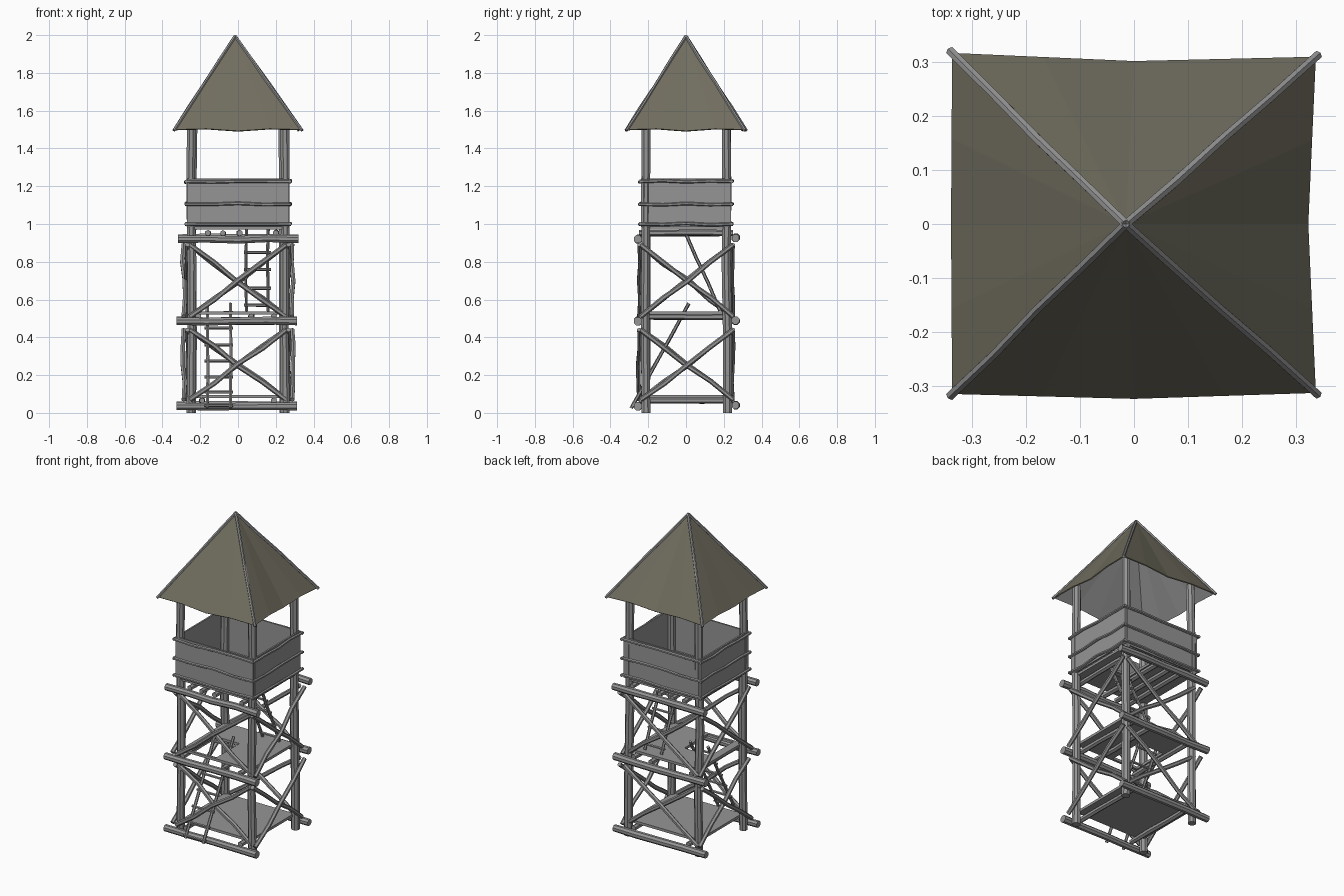
import bpy, bmesh, math, random
from mathutils import Vector

if "Cube" in bpy.data.objects:
    bpy.data.objects.remove(bpy.data.objects["Cube"])

random.seed(4)


def material(name, rgb):
    m = bpy.data.materials.new(name)
    m.diffuse_color = (*rgb, 1)
    m.use_nodes = True
    m.node_tree.nodes["Principled BSDF"].inputs["Base Color"].default_value = m.diffuse_color
    return m


WOOD = material("weathered_grey_wood", (0.30, 0.30, 0.30))
ROOF = material("olive_roof_cover", (0.165, 0.155, 0.115))


def finish(name, bm, mats=(WOOD,)):
    me = bpy.data.meshes.new(name)
    bm.to_mesh(me)
    bm.free()
    for m in mats:
        me.materials.append(m)
    ob = bpy.data.objects.new(name, me)
    bpy.context.collection.objects.link(ob)
    return ob


def pole(name, a, b, r, sides=8, segs=4, wobble=0.004):
    """Faceted, slightly crooked log from a to b."""
    a, b = Vector(a), Vector(b)
    d = (b - a).normalized()
    u = d.cross(Vector((0, 0, 1)) if abs(d.z) < 0.9 else Vector((0, 1, 0))).normalized()
    v = d.cross(u)
    bm = bmesh.new()
    rings = []
    for i in range(segs + 1):
        c = a.lerp(b, i / segs)
        if 0 < i < segs:
            c += u * random.uniform(-wobble, wobble) + v * random.uniform(-wobble, wobble)
        rr = r * random.uniform(0.94, 1.06)
        ring = []
        for k in range(sides):
            t = 2 * math.pi * (k + 0.5) / sides
            ring.append(bm.verts.new(c + (u * math.cos(t) + v * math.sin(t)) * rr))
        rings.append(ring)
    for p, q in zip(rings, rings[1:]):
        for k in range(sides):
            n = (k + 1) % sides
            bm.faces.new((p[k], p[n], q[n], q[k]))
    bm.faces.new(rings[0][::-1])
    bm.faces.new(rings[-1])
    bmesh.ops.recalc_face_normals(bm, faces=bm.faces)
    return finish(name, bm)


def add_box(bm, x0, x1, y0, y1, z0, z1):
    vs = bmesh.ops.create_cube(bm, size=1)["verts"]
    for w in vs:
        w.co = Vector(((x0 + x1) / 2 + w.co.x * (x1 - x0),
                       (y0 + y1) / 2 + w.co.y * (y1 - y0),
                       (z0 + z1) / 2 + w.co.z * (z1 - z0)))


def floor(name, z, hatch=None, hx=0.24, hy=0.215, t=0.016):
    """Deck slab, with an optional hatch (x0, x1, y0, y1)."""
    bm = bmesh.new()
    if hatch:
        x0, x1, y0, y1 = hatch
        add_box(bm, -hx, x0, -hy, hy, z, z + t)
        add_box(bm, x1, hx, -hy, hy, z, z + t)
        add_box(bm, x0, x1, -hy, y0, z, z + t)
        add_box(bm, x0, x1, y1, hy, z, z + t)
    else:
        add_box(bm, -hx, hx, -hy, hy, z, z + t)
    finish(name, bm)


# Corner posts
for sx, sn in ((-1, "left"), (1, "right")):
    pole(f"front_{sn}_post", (sx * 0.25, -0.212, 0), (sx * 0.247, -0.212, 1.56), 0.025, wobble=0.005)
    pole(f"back_{sn}_post", (sx * 0.245, 0.22, 0), (sx * 0.238, 0.213, 1.56), 0.025, wobble=0.005)

# Horizontal beams on the front and back at three levels
for i, (z, x0, x1) in enumerate(((0.035, -0.325, 0.312), (0.485, -0.325, 0.312), (0.92, -0.318, 0.32))):
    pole(f"front_beam_{i}", (x0, -0.255, z), (x1, -0.255, z), 0.022)
    pole(f"back_beam_{i}", (x0, 0.262, z + 0.005), (x1, 0.262, z + 0.005), 0.022)

# Decks and the joists below them
floor("ground_deck", 0.08)
floor("middle_deck", 0.522, (-0.19, -0.01, -0.2, 0.03))
floor("lookout_deck", 0.97, (0.02, 0.19, -0.02, 0.17), 0.255, 0.228)
for level, xs in ((0.065, (-0.19, 0.19)), (0.51, (-0.21, 0.07, 0.19)), (0.952, (-0.16, -0.08, 0.01, 0.2))):
    for x in xs:
        pole(f"joist_{level}_{x}", (x, -0.25, level), (x, 0.25, level), 0.016, 6, 3, 0.003)

# Crossed braces on all four sides, two storeys
for i, (z0, z1) in enumerate(((0.07, 0.44), (0.51, 0.89))):
    for s, sn in ((-1, "front"), (1, "back")):
        pole(f"{sn}_brace_a_{i}", (-0.255, s * 0.247, z0), (0.255, s * 0.247, z1), 0.013, 6, 4, 0.008)
        pole(f"{sn}_brace_b_{i}", (-0.255, s * 0.228, z1), (0.255, s * 0.228, z0), 0.013, 6, 4, 0.008)
    for s, sn in ((-1, "left"), (1, "right")):
        pole(f"{sn}_brace_a_{i}", (s * 0.287, -0.24, z0), (s * 0.287, 0.25, z1), 0.013, 6, 4, 0.008)
        pole(f"{sn}_brace_b_{i}", (s * 0.268, -0.24, z1), (s * 0.268, 0.25, z0), 0.013, 6, 4, 0.008)


# Ladders
def ladder(name, x0, x1, bottom, top, rungs):
    (yb, zb), (yt, zt) = bottom, top
    for x, sn in ((x0, "left"), (x1, "right")):
        pole(f"{name}_{sn}_rail", (x, yb, zb), (x, yt, zt), 0.009, 6, 3, 0.004)
    for i, z in enumerate(rungs):
        y = yb + (yt - yb) * (z - zb) / (zt - zb)
        pole(f"{name}_rung_{i}", (x0 - 0.014, y, z), (x1 + 0.014, y, z), 0.008, 6, 1)


ladder("lower_ladder", -0.163, -0.04, (-0.29, 0.025), (0.015, 0.58), (0.04, 0.11, 0.19, 0.275, 0.36, 0.45, 0.53))
ladder("upper_ladder", 0.045, 0.16, (0.18, 0.54), (-0.01, 0.97), (0.57, 0.66, 0.76, 0.85, 0.93))

# Parapet panels and rails
for s, a, b in ((-1, "front", "left"), (1, "back", "right")):
    bm = bmesh.new()
    add_box(bm, -0.266, 0.266, s * 0.232 - 0.005, s * 0.232 + 0.005, 0.985, 1.24)
    finish(f"{a}_parapet", bm)
    bm = bmesh.new()
    add_box(bm, s * 0.264 - 0.005, s * 0.264 + 0.005, -0.235, 0.235, 0.985, 1.24)
    finish(f"{b}_parapet", bm)
    for i, z in enumerate((1.0, 1.105, 1.225)):
        pole(f"{a}_rail_{i}", (-0.28, s * 0.242, z), (0.28, s * 0.242, z), 0.009, 6, 4, 0.005)
        pole(f"{b}_rail_{i}", (s * 0.274, -0.247, z), (s * 0.274, 0.25, z), 0.009, 6, 4, 0.005)

# Roof: uneven pyramid shell, olive outside and grey inside
corners = [Vector(c) for c in ((-0.336, -0.314, 1.5), (0.336, -0.312, 1.5),
                               (0.336, 0.309, 1.5), (-0.336, 0.316, 1.5))]
mids = [Vector(c) for c in ((0, -0.323, 1.493), (0.322, 0, 1.493), (0, 0.301, 1.493), (-0.338, 0, 1.5))]
eave = []
for i in range(4):
    p, m, q = corners[i], mids[i], corners[(i + 1) % 4]
    lift = Vector((0, 0, 0.008))
    eave += [p, p.lerp(m, 0.5) + lift, m, m.lerp(q, 0.5) + lift]
apex = Vector((-0.015, 0, 1.995))
bm = bmesh.new()
outer = [bm.verts.new(p) for p in eave]
inner = [bm.verts.new((p.x * 0.985, p.y * 0.985, p.z - 0.004)) for p in eave]
top, under = bm.verts.new(apex), bm.verts.new(apex - Vector((0, 0, 0.026)))
for i in range(16):
    n = (i + 1) % 16
    bm.faces.new((outer[i], outer[n], top))
    bm.faces.new((outer[n], outer[i], inner[i], inner[n]))
    bm.faces.new((inner[n], inner[i], under)).material_index = 1
finish("roof", bm, (ROOF, WOOD))

# Poles along the roof ridges
for i, c in enumerate(corners):
    end = apex + (c - apex) * 1.01
    pole(f"ridge_pole_{i}", apex, end, 0.009, 6, 4, 0.003)
